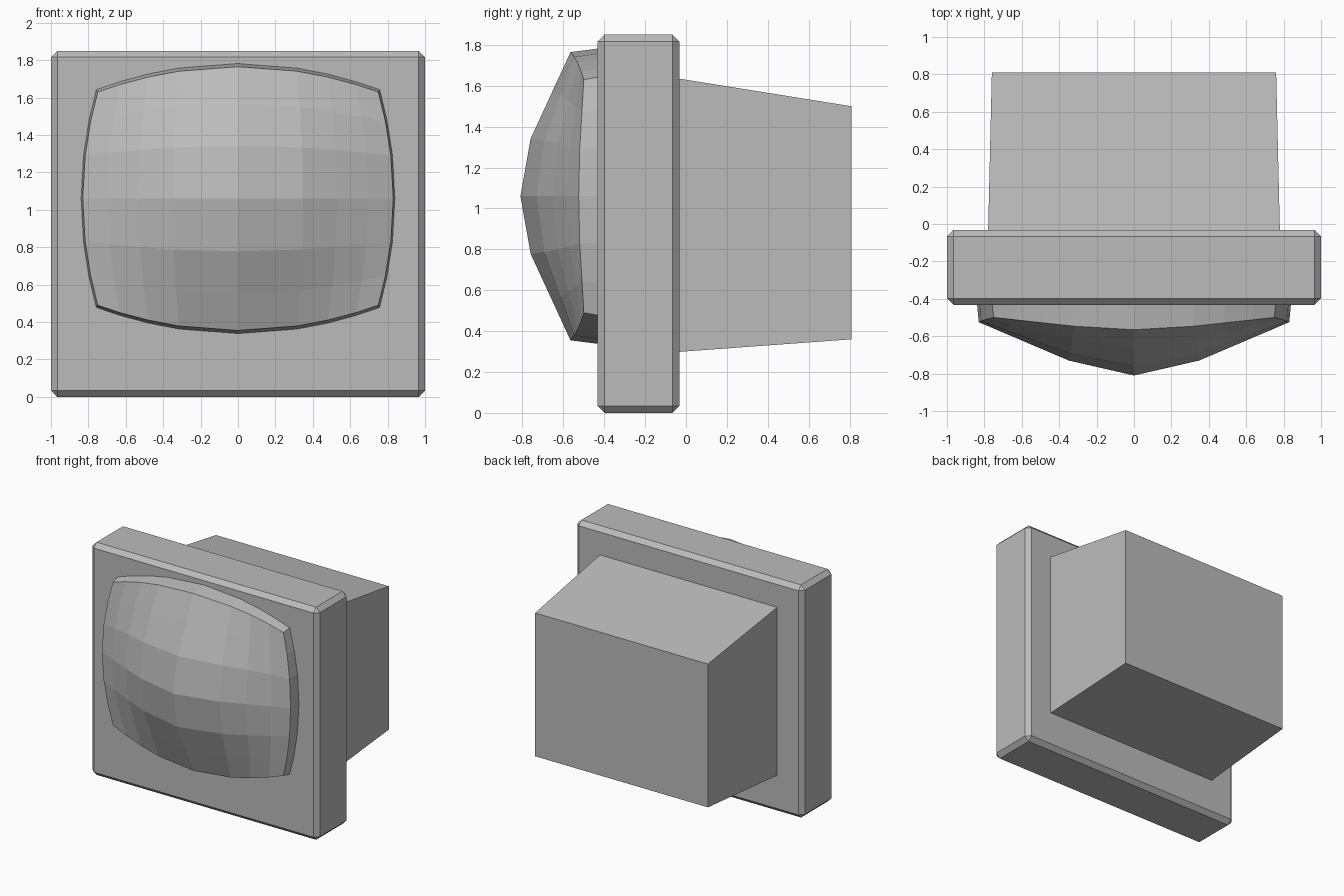
import bpy
import bmesh

cube = bpy.data.objects.get("Cube")
if cube:
    bpy.data.objects.remove(cube, do_unlink=True)

# Single plain grey casing colour
GREY = (0.5, 0.5, 0.5, 1.0)
grey = bpy.data.materials.new("casing grey")
grey.use_nodes = True
grey.diffuse_color = GREY
grey.node_tree.nodes["Principled BSDF"].inputs["Base Color"].default_value = GREY

MID_Z = 1.06
FRONT_Y = -0.43


def add_object(name, bm):
    bmesh.ops.recalc_face_normals(bm, faces=bm.faces)
    mesh = bpy.data.meshes.new(name)
    bm.to_mesh(mesh)
    bm.free()
    mesh.materials.append(grey)
    obj = bpy.data.objects.new(name, mesh)
    bpy.context.collection.objects.link(obj)
    return obj


def skin(bm, rows):
    """Join rows of vertices with quads."""
    for a, b in zip(rows, rows[1:]):
        for i in range(len(a) - 1):
            bm.faces.new((a[i], a[i + 1], b[i + 1], b[i]))


# Front frame: chamfered slab
bm = bmesh.new()
bmesh.ops.create_cube(bm, size=1)
for v in bm.verts:
    v.co = (v.co.x * 2, v.co.y * 0.4 - 0.232, v.co.z * 1.85 + 0.925)
bmesh.ops.bevel(bm, geom=bm.edges[:], offset=0.034, segments=1,
                profile=0.5, affect='EDGES')
add_object("front_frame", bm)

# Rear housing: box tapering towards the back
bm = bmesh.new()
bmesh.ops.create_cube(bm, size=1)
for v in bm.verts:
    back, top = v.co.y > 0, v.co.z > 0
    side = 1 if v.co.x > 0 else -1
    if back:
        v.co = (side * 0.76, 0.81, 1.5 if top else 0.36)
    else:
        v.co = (side * 0.78, -0.04, 1.636 if top else 0.298)
add_object("rear_housing", bm)


# Bulging screen: faceted dome with barrel-shaped outline
def bulge(u, knee, knee_drop, edge_drop):
    """Depth lost from the centre: shallow to the knee, steeper beyond."""
    u = abs(u)
    if u <= knee:
        return knee_drop * u / knee
    return knee_drop + (edge_drop - knee_drop) * (u - knee) / (1 - knee)


def screen_point(s, t):
    across = bulge(s, 0.42, 0.08, 0.285)
    up = bulge(t, 0.4, 0.05, 0.245)
    return (s * (0.75 + 0.08 * (1 - t * t)),
            -0.81 + across + up - 3.15 * across * up,
            MID_Z + t * (0.57 + 0.135 * (1 - s * s)))


def mirrored(steps):
    return [-u for u in reversed(steps)] + [0] + steps


columns = mirrored([0.42, 0.64, 0.84, 1])
levels = mirrored([0.4, 0.72, 1])
bm = bmesh.new()
grid = [[bm.verts.new(screen_point(s, t)) for s in columns] for t in levels]
skin(bm, grid)

# Screen rim: short wall flaring back into the frame
rim = (grid[0] + [row[-1] for row in grid[1:-1]]
       + grid[-1][::-1] + [row[0] for row in grid[-2:0:-1]])
base = [bm.verts.new((v.co.x * 1.013, FRONT_Y + 0.02,
                      MID_Z + (v.co.z - MID_Z) * 1.028)) for v in rim]
skin(bm, [rim + rim[:1], base + base[:1]])
add_object("screen", bm)
